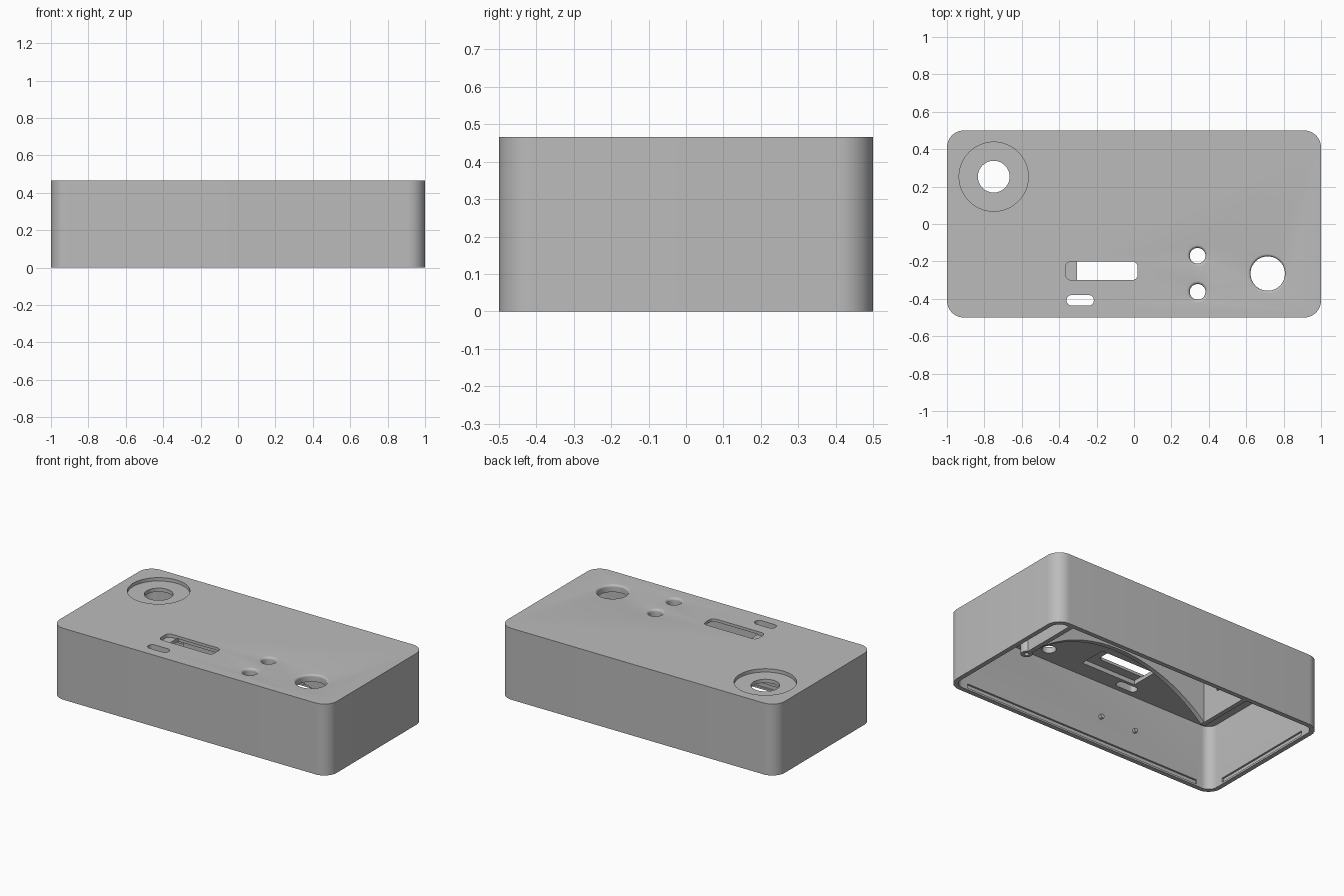
import bpy, bmesh, math
from mathutils import Vector

if "Cube" in bpy.data.objects:
    bpy.data.objects.remove(bpy.data.objects["Cube"])

HEIGHT, WALL, CEILING = 0.466, 0.03, 0.42
grey = bpy.data.materials.new("matte grey")
grey.use_nodes = True
grey.diffuse_color = (0.5, 0.5, 0.5, 1)
grey.node_tree.nodes["Principled BSDF"].inputs["Base Color"].default_value = (0.5, 0.5, 0.5, 1)


def finish(name, bm):
    bmesh.ops.recalc_face_normals(bm, faces=bm.faces)
    mesh = bpy.data.meshes.new(name)
    bm.to_mesh(mesh)
    bm.free()
    mesh.materials.append(grey)
    ob = bpy.data.objects.new(name, mesh)
    bpy.context.collection.objects.link(ob)
    return ob


def prism(name, outline, low, high, upright=False):
    """Extrude an outline along z, or along y when upright."""
    bm = bmesh.new()
    place = (lambda a, b, c: (a, c, b)) if upright else (lambda a, b, c: (a, b, c))
    face = bm.faces.new([bm.verts.new(place(a, b, low)) for a, b in outline])
    out = bmesh.ops.extrude_face_region(bm, geom=[face])
    verts = [g for g in out["geom"] if isinstance(g, bmesh.types.BMVert)]
    bmesh.ops.translate(bm, verts=verts, vec=Vector(place(0, 0, high - low)))
    return finish(name, bm)


def rounded(x0, x1, y0, y1, r, steps=10):
    """Rounded rectangle outline."""
    pts = []
    corners = [(x1 - r, y1 - r), (x0 + r, y1 - r), (x0 + r, y0 + r), (x1 - r, y0 + r)]
    for k, (cx, cy) in enumerate(corners):
        for i in range(steps + 1):
            a = math.pi / 2 * (k + i / steps)
            pts.append((cx + r * math.cos(a), cy + r * math.sin(a)))
    return pts


def box(name, x0, x1, y0, y1, z0, z1):
    return prism(name, [(x0, y0), (x1, y0), (x1, y1), (x0, y1)], z0, z1)


def lathe(name, x, y, profile, sides=48):
    """Solid of revolution from (radius, z) rings."""
    bm = bmesh.new()
    rings = [[bm.verts.new((x + r * math.cos(2 * math.pi * i / sides),
                            y + r * math.sin(2 * math.pi * i / sides), z))
              for i in range(sides)] for r, z in profile]
    for lower, upper in zip(rings, rings[1:]):
        for i in range(sides):
            j = (i + 1) % sides
            bm.faces.new((lower[i], lower[j], upper[j], upper[i]))
    bm.faces.new(rings[0])
    bm.faces.new(rings[-1])
    return finish(name, bm)


def cut(target, cutter):
    mod = target.modifiers.new("cut", "BOOLEAN")
    mod.operation, mod.solver, mod.object = "DIFFERENCE", "EXACT", cutter
    bpy.context.view_layer.objects.active = target
    bpy.ops.object.modifier_apply(modifier=mod.name)
    bpy.data.objects.remove(cutter)


def smooth(ob):
    bpy.ops.object.select_all(action="DESELECT")
    ob.select_set(True)
    bpy.context.view_layer.objects.active = ob
    bpy.ops.object.shade_smooth_by_angle(angle=math.radians(35))


# Hollow case, open underneath
case = prism("case", rounded(-1, 1, -0.5, 0.5, 0.09), 0, HEIGHT)
cut(case, prism("cavity", rounded(-1 + WALL, 1 - WALL, -0.5 + WALL, 0.5 - WALL, 0.06), -0.1, CEILING))

# Round dial seat with a centre hole
cut(case, lathe("dial_seat", -0.75, 0.253, [(0.185, HEIGHT - 0.022), (0.185, 0.6)], 64))
cut(case, lathe("dial_hole", -0.75, 0.253, [(0.085, 0.3), (0.085, 0.6)]))

# Holes with rounded lips
for x, y, r, lip in [(0.715, -0.265, 0.092, 0.014), (0.34, -0.17, 0.042, 0.016), (0.34, -0.363, 0.042, 0.016)]:
    curve = [(r + lip * (1 - math.cos(a)), HEIGHT - lip + lip * math.sin(a))
             for a in (math.pi / 2 * i / 6 for i in range(7))]
    cut(case, lathe("lipped_hole", x, y, [(r, 0.3)] + curve + [(r + lip, 0.6)]))

# Slider slot with a ledge at one end, its pocket below, and the small slot
cut(case, prism("slot_ledge", rounded(-0.365, 0.02, -0.3, -0.2, 0.03), HEIGHT - 0.022, 0.6))
cut(case, box("slot_pocket", -0.305, 0.09, -0.36, -0.18, 0.3, HEIGHT - 0.018))
cut(case, prism("small_slot", rounded(-0.36, -0.215, -0.436, -0.38, 0.026), 0.3, 0.6))

# Snap grooves inside the lower rim
for side in (-1, 1):
    lo, hi = sorted((side * 0.45, side * 0.482))
    cut(case, box("long_groove", -0.87, 0.87, lo, hi, 0.012, 0.04))
    lo, hi = sorted((side * 0.95, side * 0.982))
    cut(case, box("short_groove", lo, hi, -0.36, 0.36, 0.012, 0.04))
smooth(case)

# Inner compartment: two side walls and an arched wall
for name, x in [("left_partition", 0.87), ("right_partition", -0.445)]:
    box(name, x - 0.015, x + 0.015, 0.09, 0.48, 0.002, CEILING + 0.01)
LEFT, RIGHT, RISE = 0.857, -0.432, 0.25
middle, half = (LEFT + RIGHT) / 2, (LEFT - RIGHT) / 2
radius = (half ** 2 + RISE ** 2) / (2 * RISE)
arch = []
for i in range(33):
    x = RIGHT + (LEFT - RIGHT) * i / 32
    arch.append((x, 0.004 + RISE - radius + math.sqrt(radius ** 2 - (x - middle) ** 2)))
smooth(prism("arched_wall", arch + [(LEFT, CEILING + 0.01), (RIGHT, CEILING + 0.01)], 0.09, 0.12, True))

# Screw post by the compartment corner
post = lathe("screw_post", 0.87, 0.065, [(0.035, 0.002), (0.035, CEILING + 0.01)], 32)
cut(post, lathe("screw_hole", 0.87, 0.065, [(0.014, -0.1), (0.014, 0.2)], 24))
smooth(post)

# Small locating pegs
for name, x in [("front_peg_left", -0.14), ("front_peg_right", -0.395)]:
    smooth(prism(name, [(x + 0.014 * math.cos(i * math.pi / 8), 0.19 + 0.014 * math.sin(i * math.pi / 8))
                        for i in range(16)], -0.475, -0.45, True))
box("partition_peg", -0.435, -0.42, 0.245, 0.265, 0.16, 0.19)
